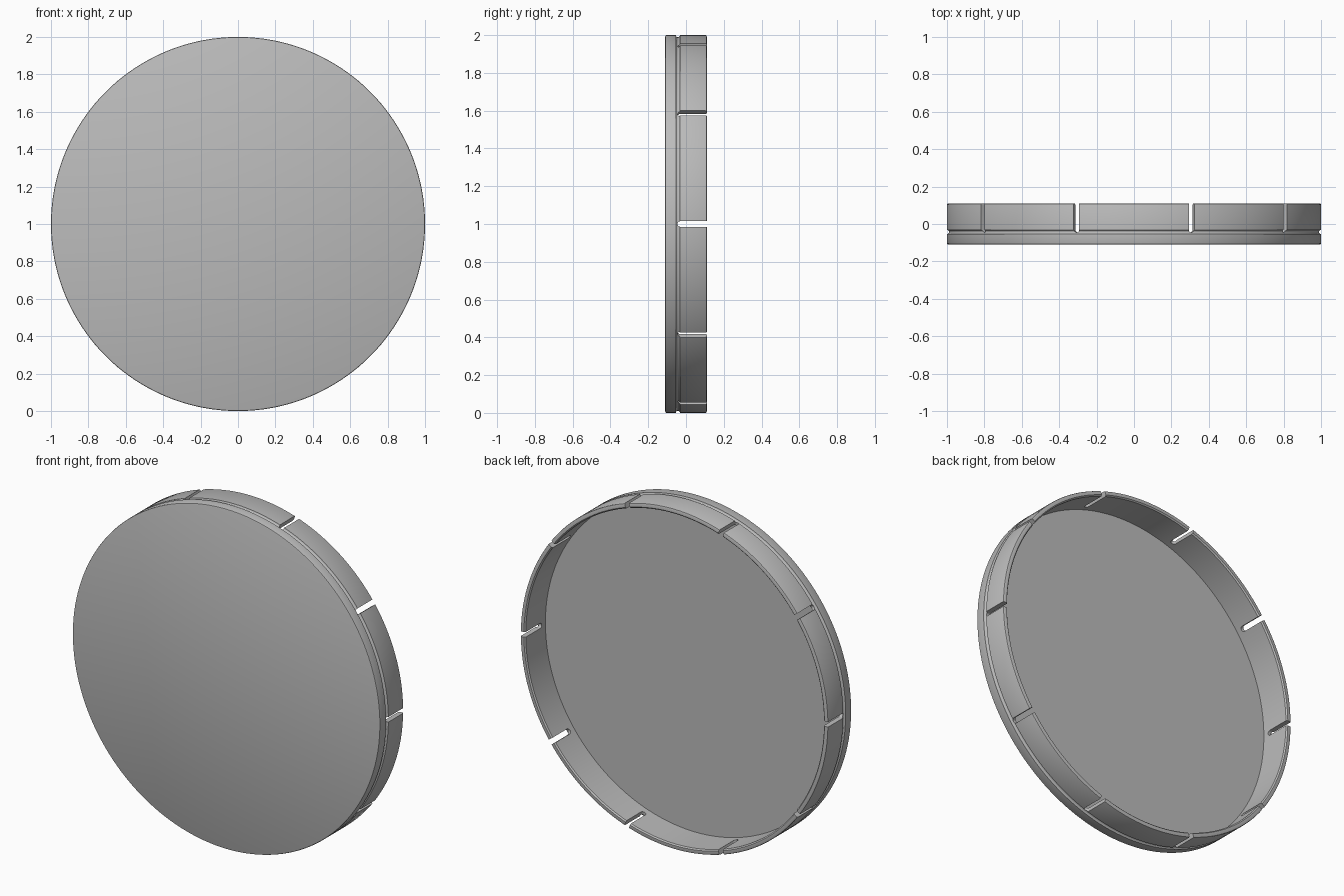
import bpy, bmesh
from math import pi, cos, sin
from mathutils import Matrix, Vector

cube = bpy.data.objects.get("Cube")
if cube:
    bpy.data.objects.remove(cube, do_unlink=True)

grey = bpy.data.materials.new("plain grey")
grey.use_nodes = True
colour = (0.5, 0.5, 0.5, 1)
grey.diffuse_color = colour
grey.node_tree.nodes["Principled BSDF"].inputs["Base Color"].default_value = colour

FRONT, BACK, FLOOR = -0.11, 0.11, -0.08
INNER, EDGE = 0.97, 0.007
GROOVE_Y, GROOVE_R = -0.043, 0.011
SLOTS, SLOT_HALF, SLOT_END = 10, 0.015, -0.045
CENTRE = Vector((0, 0, 1))


def make_object(name, bm):
    bmesh.ops.recalc_face_normals(bm, faces=bm.faces)
    mesh = bpy.data.meshes.new(name)
    bm.to_mesh(mesh)
    bm.free()
    obj = bpy.data.objects.new(name, mesh)
    bpy.context.collection.objects.link(obj)
    mesh.materials.append(grey)
    return obj


# Cap: lathed profile with softened edges and a round groove
groove = [(1 - GROOVE_R * sin(pi * i / 8), GROOVE_Y - GROOVE_R * cos(pi * i / 8))
          for i in range(9)]
profile = [(0, FRONT), (1 - EDGE, FRONT), (1 - EDGE * 0.3, FRONT + EDGE * 0.3),
           (1, FRONT + EDGE), *groove,
           (1, BACK - EDGE), (1 - EDGE * 0.3, BACK - EDGE * 0.3), (1 - EDGE, BACK),
           (INNER + EDGE, BACK), (INNER, BACK - EDGE), (INNER, FLOOR), (0, FLOOR)]
bm = bmesh.new()
verts = [bm.verts.new((r, y, 1)) for r, y in profile]
edges = [bm.edges.new(pair) for pair in zip(verts, verts[1:])]
bmesh.ops.spin(bm, geom=verts + edges, cent=CENTRE, axis=(0, 1, 0),
               angle=2 * pi, steps=180)
bmesh.ops.remove_doubles(bm, verts=bm.verts, dist=0.0001)
cap = make_object("round_cap", bm)

# Cutter: round-ended slots spaced evenly around the wall
outline = [(SLOT_HALF, 0.2), (-SLOT_HALF, 0.2)]
outline += [(-SLOT_HALF * cos(pi * i / 10), SLOT_END + SLOT_HALF * (1 - sin(pi * i / 10)))
            for i in range(11)]
bm = bmesh.new()
for k in range(SLOTS):
    turn = Matrix.Translation(CENTRE) @ Matrix.Rotation(2 * pi * k / SLOTS, 4, "Y")
    face = bm.faces.new([bm.verts.new(turn @ Vector((0.9, y, w))) for w, y in outline])
    grown = bmesh.ops.extrude_face_region(bm, geom=[face])["geom"]
    outward = turn.to_3x3() @ Vector((0.2, 0, 0))
    bmesh.ops.translate(bm, vec=outward,
                        verts=[g for g in grown if isinstance(g, bmesh.types.BMVert)])
cutter = make_object("slot_cutter", bm)
cutter.hide_render = True

# Cut the slots, then shade smoothly with sharp edges
cut = cap.modifiers.new("slots", "BOOLEAN")
cut.operation = "DIFFERENCE"
cut.solver = "EXACT"
cut.object = cutter
bpy.ops.object.select_all(action="DESELECT")
cap.select_set(True)
bpy.context.view_layer.objects.active = cap
bpy.ops.object.modifier_apply(modifier=cut.name)
bpy.data.objects.remove(cutter, do_unlink=True)
bpy.ops.object.shade_smooth_by_angle(angle=pi / 7)
